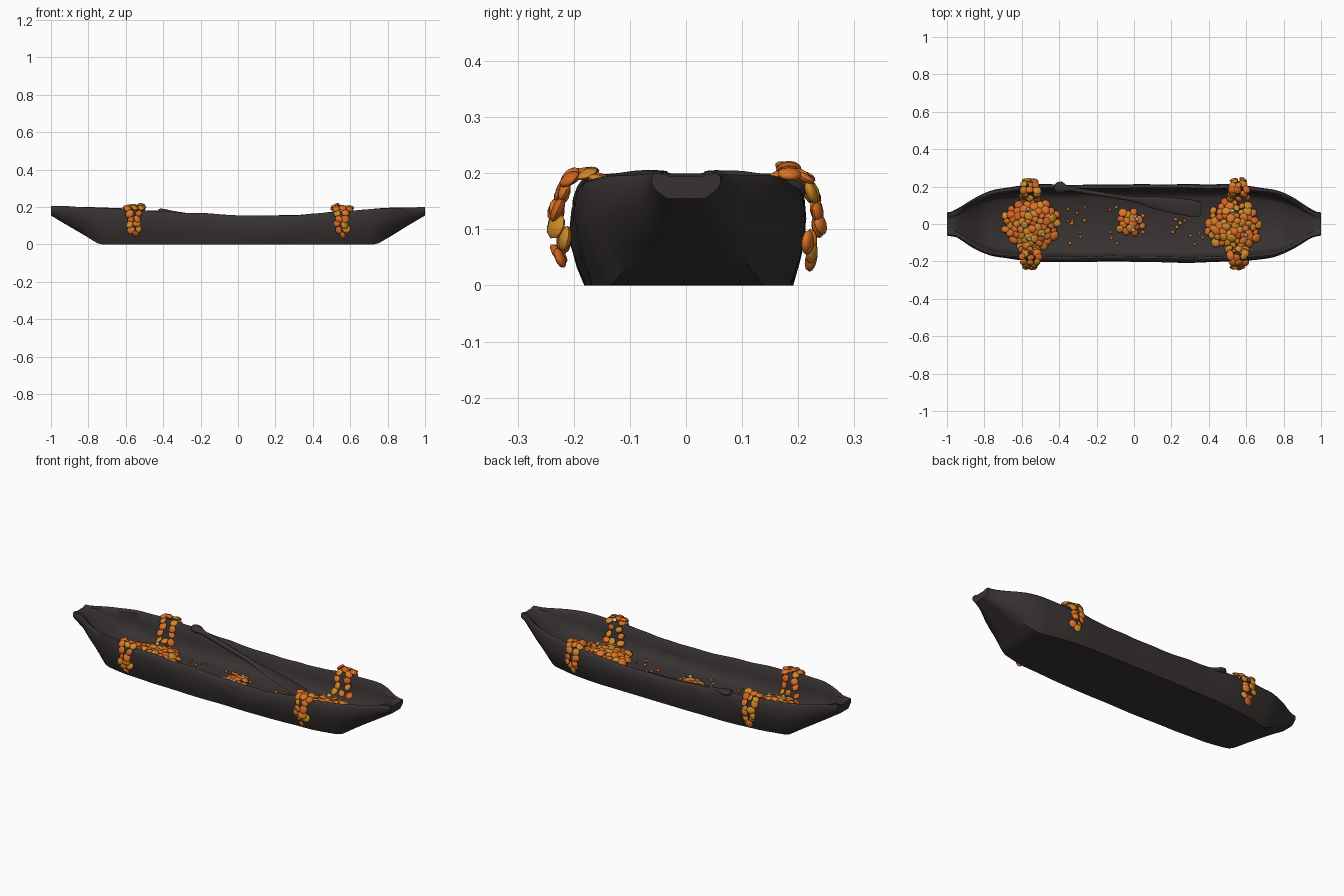
import bpy, bmesh, math, random
from mathutils import Vector, Matrix, noise

if "Cube" in bpy.data.objects:
    bpy.data.objects.remove(bpy.data.objects["Cube"])

random.seed(7)


def mat(name, rgb):
    m = bpy.data.materials.new(name)
    m.diffuse_color = (*rgb, 1)
    m.use_nodes = True
    m.node_tree.nodes["Principled BSDF"].inputs["Base Color"].default_value = m.diffuse_color
    return m


WOOD = mat("charred_wood", (0.040, 0.032, 0.032))
CAPS = [mat("orange_shell", (0.72, 0.17, 0.02)), mat("amber_shell", (0.62, 0.25, 0.02)),
        mat("rust_shell", (0.62, 0.12, 0.015)), mat("pale_shell", (0.5, 0.47, 0.4))]


def finish(bm, name, mats, angle=40):
    bmesh.ops.recalc_face_normals(bm, faces=bm.faces)
    me = bpy.data.meshes.new(name)
    bm.to_mesh(me)
    bm.free()
    for m in mats:
        me.materials.append(m)
    ob = bpy.data.objects.new(name, me)
    bpy.context.collection.objects.link(ob)
    bpy.ops.object.select_all(action='DESELECT')
    ob.select_set(True)
    bpy.context.view_layer.objects.active = ob
    bpy.ops.object.shade_smooth_by_angle(angle=math.radians(angle))
    return ob


def lerp(table, x):
    for (x0, v0), (x1, v1) in zip(table, table[1:]):
        if x <= x1:
            return v0 + (v1 - v0) * max(0, (x - x0) / (x1 - x0))
    return table[-1][1]


def soft(table, x):
    return sum(lerp(table, x + d) for d in (-0.03, -0.015, 0, 0.015, 0.03)) / 5


def loft(bm, rings):
    rings = [[bm.verts.new(p) for p in r] for r in rings]
    n = len(rings[0])
    for a, b in zip(rings, rings[1:]):
        for i in range(n):
            j = (i + 1) % n
            bm.faces.new((a[i], a[j], b[j], b[i]))
    bm.faces.new(rings[0])
    bm.faces.new(rings[-1])


# hull profile tables (by distance from the middle, rim by x)
WIDTH = [(0, .208), (.5, .208), (.62, .2), (.75, .181), (.84, .145), (.9, .108), (.945, .075), (.97, .066), (1, .06)]
BOTTOM = [(0, .185), (.4, .183), (.6, .168), (.74, .135), (.85, .09), (1, .03)]
KEEL = [(0, 0), (.74, 0), (1, .155)]
RIM = [(-1, .206), (-.75, .2), (-.5, .183), (-.3, .172), (0, .154), (.3, .156), (.5, .173), (.75, .193), (1, .2)]
FLOOR = [(0, 0), (.62, 0), (.8, .3), (.9, .75), (.96, 1), (1, 1)]


def floor_z(x):
    f, t = lerp(FLOOR, abs(x)), soft(RIM, x)
    return .042 * (1 - f) + (t - .006) * f


def section(x):
    a = abs(x)
    w, b, k = soft(WIDTH, a), soft(BOTTOM, a), lerp(KEEL, a)
    t = soft(RIM, x) + .004 * noise.noise((x * 9, 3, 0))
    h, f = t - k, floor_z(x)
    wi = max(w - .03, w * .55)
    d = t - f
    half = [(b * .5, k), (b, k), (b + (w - b) * .5, k + h * .22), (b + (w - b) * .88, k + h * .45),
            (w, k + h * .65), (w * .985, k + h * .87), (w * .95, t - .004), (w * .91, t),
            (wi, t - min(.012, d * .3)), (wi * .97, f + d * .5), (wi * .9, f + d * .15), (wi * .75, f)]
    ring = [(y, z) for y, z in half] + [(0, f)] + [(-y, z) for y, z in reversed(half)] + [(0, k)]
    out = []
    for y, z in ring:
        s = .006 * noise.noise((x * 5, y * 8, z * 8 + 5))
        if a < .97:
            y += s + .004
        if z > .02 and a < .97:
            z += s * .5
        out.append((x, y, z))
    return out


bm = bmesh.new()
loft(bm, [section(-1 + i / 40) for i in range(81)])
finish(bm, "canoe_hull", [WOOD], 45)

# paddle resting on the floor and leaning on the rim
PADDLE = [(0, .012, .01), (.015, .028, .014), (.045, .032, .015), (.085, .016, .012), (.12, .012, .012),
          (.5, .012, .012), (.57, .018, .011), (.66, .032, .009), (.8, .042, .007), (.93, .046, .006),
          (.98, .042, .005), (1, .03, .003)]
p0, p1 = Vector((-.425, .2, .18)), Vector((.36, .075, .055))
axis = (p1 - p0).normalized()
side = Vector((0, 0, 1)).cross(axis).normalized()
up = axis.cross(side)
bm = bmesh.new()
loft(bm, [[p0.lerp(p1, t) + side * w * math.cos(q * math.pi / 6) + up * h * math.sin(q * math.pi / 6)
           for q in range(12)] for t, w, h in PADDLE])
finish(bm, "paddle", [WOOD], 50)


# flattened rounded shells
def shell(bm, pos, normal, r, flat=.42, color=None):
    n = Vector(normal) + Vector([random.uniform(-.3, .3) for _ in range(3)])
    rot = n.to_track_quat('Z', 'Y').to_matrix().to_4x4() @ Matrix.Rotation(random.random() * 6, 4, 'Z')
    m = Matrix.Translation(pos) @ rot @ Matrix.Diagonal((r, r * random.uniform(.8, 1), r * flat, 1))
    vs = bmesh.ops.create_uvsphere(bm, u_segments=10, v_segments=6, radius=1, matrix=m)['verts']
    c = random.choice((0, 0, 1, 1, 2)) if color is None else color
    for f in {f for v in vs for f in v.link_faces}:
        f.material_index = c


def pile(name, cx, cy, rx, ry, count, heap):
    bm = bmesh.new()
    for i in range(count):
        q = math.sqrt((i + .5) / count)
        a = i * 2.39996
        x, y = cx + rx * q * math.cos(a), cy + ry * q * math.sin(a)
        z = floor_z(x) + .008 + heap * (1 - q * q) + random.uniform(0, .008)
        shell(bm, (x, y, z), (.5 * q * math.cos(a), .5 * q * math.sin(a), 1), random.uniform(.018, .028))
    for i in range(3):  # a few pale bits on top
        a = random.random() * 6
        shell(bm, (cx + rx * .6 * math.cos(a), cy + ry * .6 * math.sin(a), floor_z(cx) + heap * .7 + .022),
              (0, 0, 1), .011, .9, 3)
    finish(bm, name, CAPS, 60)


pile("left_shell_pile", -.55, 0, .15, .135, 66, .035)
pile("right_shell_pile", .53, -.01, .145, .135, 62, .035)
pile("middle_shell_pile", -.02, .005, .07, .07, 15, .01)

# bands of shells climbing over both rims: y, z, normal y, normal z, half spread, count across
BAND = [(.225, .052, 1, -.4, .012, 1), (.219, .08, 1, 0, .02, 2), (.235, .108, 1, .1, .022, 2),
        (.232, .135, 1, .2, .022, 2), (.222, .165, 1, .4, .025, 2), (.207, .192, .6, .8, .035, 3),
        (.18, .203, .1, 1, .04, 3), (.16, .188, -.5, 1, .035, 2), (.15, .155, -1, .5, .03, 2),
        (.145, .12, -1, .6, .035, 2), (.135, .085, -.7, 1, .045, 3)]
for cx, xn in ((-.555, "left"), (.555, "right")):
    for s, yn in ((1, "back"), (-1, "front")):
        bm = bmesh.new()
        for y, z, ny, nz, spread, n in BAND:
            for i in range(n):
                u = (2 * i / (n - 1) - 1) if n > 1 else 0
                shell(bm, (cx + u * spread + random.uniform(-.008, .008),
                           s * (y + random.uniform(-.004, .004)) + .002, z + random.uniform(-.005, .005)),
                      (u * .3, s * ny, nz), random.uniform(.019, .025))
        finish(bm, f"{xn}_{yn}_shell_band", CAPS, 60)

# small crumbs scattered on the floor
bm = bmesh.new()
for x0, x1, n in ((-.38, -.24, 13), (-.14, .08, 12), (.2, .38, 14)):
    for i in range(n):
        x = random.uniform(x0, x1)
        shell(bm, (x, random.uniform(-.11, .1), floor_z(x) + .005), (0, 0, 1), random.uniform(.006, .012), .6)
finish(bm, "shell_crumbs", CAPS, 60)
